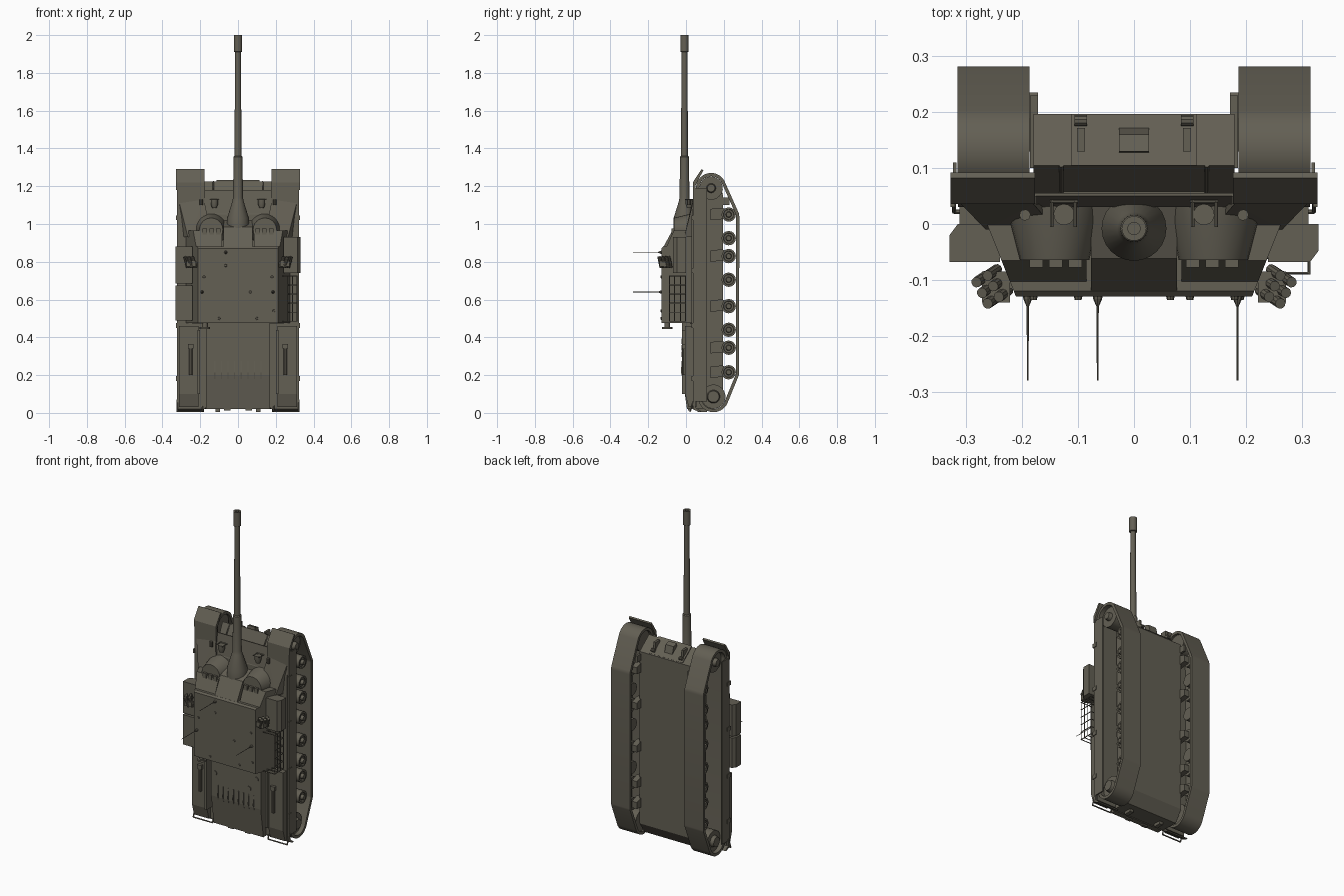
import bpy, bmesh, math
from mathutils import Vector

olive = bpy.data.materials.new("olive_grey")
olive.diffuse_color = (0.125, 0.115, 0.088, 1)


def mesh(name, verts, faces, smooth=False):
    bm = bmesh.new()
    vs = [bm.verts.new(v) for v in verts]
    for f in faces:
        bm.faces.new([vs[i] for i in f])
    bmesh.ops.recalc_face_normals(bm, faces=bm.faces)
    me = bpy.data.meshes.new(name)
    bm.to_mesh(me)
    bm.free()
    me.materials.append(olive)
    ob = bpy.data.objects.new(name, me)
    bpy.context.collection.objects.link(ob)
    if smooth:
        bpy.ops.object.select_all(action='DESELECT')
        ob.select_set(True)
        bpy.context.view_layer.objects.active = ob
        bpy.ops.object.shade_smooth_by_angle(angle=math.radians(35))
    return ob


def prism(name, pts, left, right):
    """(y, z) outline spanned in x; left/right are numbers or functions of y."""
    l = left if callable(left) else lambda y: left
    r = right if callable(right) else lambda y: right
    n = len(pts)
    v = [(l(y), y, z) for y, z in pts] + [(r(y), y, z) for y, z in pts]
    f = [range(n), range(n, 2 * n)] + [(i, (i + 1) % n, n + (i + 1) % n, n + i) for i in range(n)]
    return mesh(name, v, [list(q) for q in f])


def box(name, x0, x1, y0, y1, z0, z1):
    return prism(name, [(y0, z0), (y1, z0), (y1, z1), (y0, z1)], x0, x1)


def turned(name, start, axis, profile, n=20):
    """Solid of revolution: profile of (distance along axis, radius)."""
    start, axis = Vector(start), Vector(axis).normalized()
    u = axis.orthogonal().normalized()
    w = axis.cross(u)
    v, f = [], []
    for d, r in profile:
        for i in range(n):
            a = math.tau * i / n
            v.append(start + axis * d + (u * math.cos(a) + w * math.sin(a)) * r)
    for k in range(len(profile) - 1):
        for i in range(n):
            j = (i + 1) % n
            f.append((k * n + i, k * n + j, k * n + n + j, k * n + n + i))
    f += [list(range(n)), list(range(len(v) - n, len(v)))]
    return mesh(name, v, f, n > 8)


def rod(name, a, b, r=0.003, n=6):
    a, b = Vector(a), Vector(b)
    return turned(name, a, b - a, [(0, r), ((b - a).length, r)], n)


# --- hull: lower tub, upper body over the tracks, engine deck
prism("lower_hull", [(0.03, 0.025), (0.15, 0.02), (0.197, 0.09), (0.197, 1.155), (0.105, 1.225), (0.03, 1.05)],
      -0.18, 0.18)
prism("upper_hull", [(0.03, 0.03), (0.055, 0.03), (0.055, 1.18), (0.05, 1.18), (0.03, 1.04)], -0.315, 0.315)
prism("engine_deck", [(0.04, 0.02), (0.005, 0.02), (-0.02, 0.2), (-0.02, 0.48), (0.04, 0.48)], -0.17, 0.17)
for i in range(8):
    x = -0.123 + i * 0.035
    prism("deck_rib", [(-0.006, 0.14), (-0.027, 0.215), (-0.023, 0.275), (-0.012, 0.275)], x - 0.003, x + 0.003)
for x, z in ((-0.145, 0.345), (0.14, 0.38), (0.09, 0.31)):
    turned("deck_cap", (x, -0.015, z), (0, -1, 0), [(0, 0.015), (0.01, 0.015)], 12)

# --- nose fittings
box("splash_board", -0.135, 0.135, 0.052, 0.058, 1.09, 1.15)
prism("nose_plate", [(0.105, 1.19), (0.105, 1.232), (0.197, 1.162), (0.18, 1.15)], -0.113, 0.113)
prism("tow_fitting", [(0.125, 1.18), (0.175, 1.17), (0.16, 1.225), (0.13, 1.235)], -0.027, 0.027)

wheels = (1.05, 0.925, 0.83, 0.705, 0.565, 0.44, 0.345, 0.215)
circles = ((0.133, 1.19, 0.08), (0.145, 0.086, 0.082), (0.226, 1.04, 0.056), (0.226, 0.215, 0.056))


def belt(name, x0, x1, n=64, t=0.017):
    """Track band: outline wrapped round the end wheels and the road wheels."""
    v, f = [], []
    for i in range(n):
        a = math.tau * i / n
        c, s = math.cos(a), math.sin(a)
        y, z, r = max(circles, key=lambda k: k[0] * c + k[1] * s + k[2])
        for x, q in ((x0, r), (x1, r), (x1, r - t), (x0, r - t)):
            v.append((x, y + q * c, z + q * s))
    for i in range(n):
        j = (i + 1) % n
        f += [(4 * i + k, 4 * i + (k + 1) % 4, 4 * j + (k + 1) % 4, 4 * j + k) for k in range(4)]
    return mesh(name, v, f, True)


for s in (-1, 1):
    X = lambda a, b: (min(s * a, s * b), max(s * a, s * b))
    # --- running gear
    belt("track", *X(0.187, 0.316))
    for z in wheels:
        turned("road_wheel", (s * 0.205, 0.226, z), (s, 0, 0),
               [(0, 0.038), (0.08, 0.038), (0.08, 0.028), (0.074, 0.026), (0.074, 0.016), (0.092, 0.013)], 16)
    turned("idler_wheel", (s * 0.2, 0.133, 1.19), (s, 0, 0), [(0, 0.062), (0.09, 0.062), (0.09, 0.025), (0.112, 0.02)])
    turned("drive_sprocket", (s * 0.2, 0.145, 0.086), (s, 0, 0), [(0, 0.064), (0.09, 0.064), (0.09, 0.035), (0.112, 0.03)])
    for z in (1.05, 0.83, 0.565, 0.345, 0.215):
        prism("suspension_arm", [(0.13, z + 0.03), (0.19, z + 0.036), (0.235, z + 0.02), (0.235, z - 0.02),
                                 (0.13, z - 0.03)], *X(0.172, 0.206))
    # --- fenders, skirts, mudguards
    box("fender", *X(0.175, 0.322), 0.036, 0.05, 0.02, 1.2)
    box("side_skirt", *X(0.317, 0.324), 0.036, 0.11, 0.06, 1.19)
    for z in (0.17, 0.45, 0.74, 1.02):
        box("skirt_hinge", *X(0.32, 0.328), 0.03, 0.06, z, z + 0.025)
    prism("front_mudguard", [(0.036, 1.18), (0.036, 1.22), (0.082, 1.29), (0.092, 1.285), (0.048, 1.2), (0.048, 1.18)],
          *X(0.177, 0.328))
    prism("rear_mudguard", [(0.036, 0.07), (0.036, 0.02), (0.07, 0.004), (0.08, 0.008), (0.05, 0.03), (0.05, 0.07)],
          *X(0.18, 0.325))
    # --- engine side bins with stowed tools
    prism("side_bin", [(0.04, 0.03), (0.015, 0.03), (-0.005, 0.1), (-0.005, 0.46), (0.04, 0.46)], *X(0.21, 0.312))
    box("deck_rail", *X(0.2, 0.215), -0.022, 0.03, 0.1, 0.44)
    rod("stowed_tool", (s * 0.25, -0.012, 0.2), (s * 0.25, -0.012, 0.36), 0.009, 8)
    box("tool_clamp", *X(0.235, 0.265), -0.022, 0.0, 0.34, 0.365)
    # --- headlights with guards, tow hooks
    turned("headlight", (s * 0.125, 0.017, 1.085), (0, 0, 1), [(0, 0.012), (0.02, 0.019), (0.045, 0.019)], 14)
    for x in (0.105, 0.147):
        rod("light_guard", (s * x, 0.055, 1.13), (s * x, -0.005, 1.13))
    rod("light_guard_bar", (s * 0.1, 0.04, 1.13), (s * 0.15, 0.04, 1.13))
    turned("marker_lamp", (s * 0.195, 0.016, 1.1), (0, 0, 1), [(0, 0.01), (0.03, 0.01)], 10)
    rod("splash_post", (s * 0.13, 0.056, 1.15), (s * 0.13, 0.105, 1.225), 0.004)
    box("tow_hook", *X(0.088, 0.102), 0.13, 0.172, 1.16, 1.225)
    turned("hook_pin", (s * 0.084, 0.185, 1.18), (s, 0, 0), [(0, 0.01), (0.022, 0.01)], 10)
    box("front_bracket", *X(0.172, 0.186), 0.1, 0.23, 1.1, 1.14)
    # --- rear fittings
    box("rear_tow_hook", *X(0.095, 0.12), 0.06, 0.11, 0.005, 0.035)
    box("rear_lamp", *X(0.04, 0.075), 0.01, 0.03, 0.012, 0.03)
    rod("rear_guard_bar", (s * 0.19, 0.022, 0.008), (s * 0.322, 0.022, 0.008), 0.004)
    for x in (0.19, 0.322):
        rod("rear_guard_post", (s * x, 0.022, 0.008), (s * x, 0.04, 0.06), 0.004)
    # --- smoke launchers
    box("launcher_bracket", *X(0.2, 0.25), -0.115, -0.095, 0.775, 0.8)
    for i in range(2):
        for j in range(3):
            a = Vector((s * (0.225 + i * 0.02 + j * 0.010), -0.127 + i * -0.012 + j * 0.019 + 0.008, 0.77))
            turned("smoke_tube", a, (s * 0.3, -0.2, 1), [(0, 0.0095), (0.06, 0.0095)], 10)
    box("launcher_plate", *X(0.222, 0.272), -0.14, -0.085, 0.775, 0.805)
    # --- rounded cheek housings and their top blocks
    turned("cheek_housing", (s * 0.142, 0.036, 0.97), (0, -1, 0), [(0, 0.085), (0.03, 0.08), (0.1, 0.062)], 24)
    for x in (0.105, 0.14, 0.175):
        box("cheek_block", *X(x - 0.012, x + 0.012), -0.078, -0.06, 0.945, 0.975)
    # --- front flank plates sloping from turret down to the nose
    mesh("flank_plate", [(s * 0.29, 0.036, 0.93), (s * 0.31, 0.036, 1.11), (s * 0.18, 0.036, 1.13),
                         (s * 0.14, 0.036, 0.93), (s * 0.265, -0.01, 0.93), (s * 0.14, -0.01, 0.93)],
         [(0, 1, 2, 3), (0, 4, 1), (1, 4, 2), (2, 4, 5), (2, 5, 3), (0, 3, 5, 4)])

# --- turret: sides lean in towards the roof
side = lambda y: 0.275 + (y - 0.03) * 0.4
prism("turret", [(0.036, 0.475), (-0.13, 0.475), (-0.13, 0.87), (-0.12, 0.88), (0.036, 0.88)],
      lambda y: -side(y), side)
for s in (-1, 1):
    prism("turret_cheek", [(0.036, 0.86), (-0.13, 0.82), (-0.065, 0.965), (0.036, 0.965)],
          lambda y: s * 0.085, lambda y: s * side(y))
prism("mantlet_block", [(0.045, 0.86), (-0.13, 0.86), (-0.062, 0.985), (0.045, 1.025)], -0.077, 0.077)
for x, z in ((-0.065, 0.78), (0.065, 0.64), (-0.1, 0.5), (0.1, 0.5), (0.18, 0.72), (-0.18, 0.72), (0.19, 0.54)):
    turned("roof_bolt", (x, -0.128, z), (0, -1, 0), [(0, 0.008), (0.008, 0.006)], 8)
turned("turret_rear_vent", (-0.175, -0.1, 0.445), (0, 0, 1), [(0, 0.028), (0.01, 0.028), (0.01, 0.015), (0.035, 0.015)], 14)
box("turret_ring", -0.24, 0.24, 0.02, 0.04, 0.47, 0.98)

# --- gun
turned("gun_barrel", (0, -0.008, 0.98), (0, 0, 1),
       [(0, 0.058), (0.05, 0.058), (0.14, 0.03), (0.16, 0.026), (0.375, 0.024), (0.38, 0.019), (0.93, 0.015),
        (0.932, 0.022), (1.02, 0.022), (1.02, 0.011), (0.97, 0.011)], 24)

# --- side stowage boxes
chamfer = [(0.0, 0.0), (0.0, 0.075), (-0.02, 0.09), (-0.068, 0.09), (-0.068, 0.0)]


def stowage(name, s, z0, z1):
    pts = [(-0.068 - y, s * (0.24 + x)) if s > 0 else (y, s * (0.24 + x)) for y, x in chamfer]
    n = len(pts)
    v = [(x, y, z) for z in (z0, z1) for y, x in pts]
    mesh(name, v, [list(range(n)), list(range(n, 2 * n))] +
         [(i, (i + 1) % n, n + (i + 1) % n, n + i) for i in range(n)])


stowage("left_rear_box", -1, 0.49, 0.675)
stowage("left_front_box", -1, 0.685, 0.88)
stowage("right_front_box", 1, 0.74, 0.93)

# --- wire basket on the right side
for y in (-0.088, -0.06, -0.03, -0.002):
    rod("basket_rail", (0.313, y, 0.485), (0.313, y, 0.725), 0.0025)
    for z in (0.485, 0.725):
        rod("basket_end", (0.235, y, z), (0.313, y, z), 0.0025)
for x in (0.262, 0.288):
    rod("basket_floor_rail", (x, -0.002, 0.485), (x, -0.002, 0.725), 0.0025)
for k in range(6):
    z = 0.485 + k * 0.048
    rod("basket_post", (0.313, -0.09, z), (0.313, 0, z), 0.0025)
    rod("basket_floor", (0.25, -0.002, z), (0.313, -0.002, z), 0.0025)

# --- antennas
for x, z in ((-0.19, 0.64), (-0.065, 0.85), (0.185, 0.64)):
    turned("antenna", (x, -0.128, z), (0, -1, 0), [(0, 0.009), (0.006, 0.008), (0.02, 0.002), (0.152, 0.0015)], 8)
